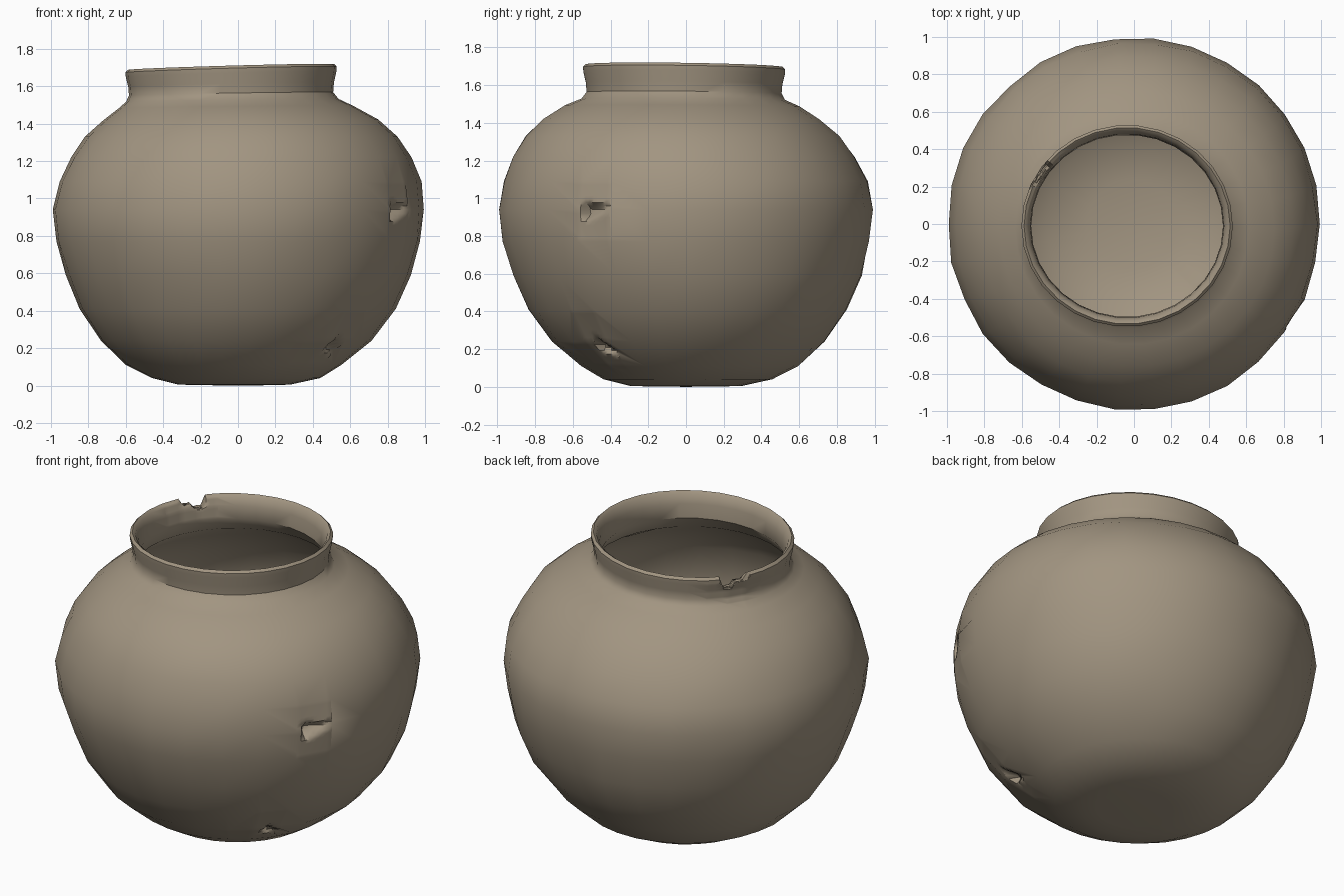
import bpy, bmesh, math, random
from mathutils import Vector

if "Cube" in bpy.data.objects:
    bpy.data.objects.remove(bpy.data.objects["Cube"])

random.seed(4)
SEG = 30

# clay colour
clay = bpy.data.materials.new("brown clay")
clay.diffuse_color = (0.36, 0.30, 0.22, 1)
clay.use_nodes = True
clay.node_tree.nodes["Principled BSDF"].inputs["Base Color"].default_value = clay.diffuse_color

# rings: height, radius, centre x, centre y
outer = [(0.012, 0.20, 0, 0), (0.015, 0.30, -0.02, 0), (0.05, 0.45, -0.01, 0.01),
         (0.12, 0.575, -0.02, 0.02), (0.25, 0.725, -0.01, 0.01), (0.42, 0.845, 0, 0.01),
         (0.60, 0.925, 0, 0.01), (0.78, 0.975, 0, 0), (0.95, 0.995, 0, 0),
         (1.10, 0.968, 0.01, 0), (1.23, 0.91, 0.015, -0.015), (1.34, 0.835, 0.02, -0.02),
         (1.43, 0.735, 0.015, -0.025), (1.50, 0.625, -0.01, -0.02), (1.535, 0.56, -0.03, -0.015),
         (1.57, 0.538, -0.037, -0.01), (1.62, 0.542, -0.037, -0.01), (1.675, 0.555, -0.037, -0.01),
         (1.70, 0.557, -0.037, -0.01), (1.714, 0.543, -0.037, -0.01)]
inner = [(1.70, 0.525, -0.037, -0.01), (1.65, 0.51, -0.037, -0.01), (1.57, 0.505, -0.037, -0.01),
         (1.49, 0.55, -0.02, -0.015), (1.38, 0.72, 0.01, -0.02), (1.22, 0.86, 0.01, -0.01),
         (0.95, 0.94, 0, 0), (0.60, 0.87, 0, 0.01), (0.30, 0.70, -0.01, 0.01),
         (0.12, 0.46, -0.01, 0.01), (0.07, 0.24, -0.01, 0)]

# pot shell: lathe with slight hand-made unevenness
bm = bmesh.new()
rings = []
for z, r, cx, cy in outer + inner:
    ring = []
    for i in range(SEG):
        a = 2 * math.pi * i / SEG
        j = random.uniform(-0.005, 0.005) if 0.1 < z < 1.4 else 0
        x, y = cx + (r + j) * math.cos(a), cy + (r + j) * math.sin(a)
        if z > 1.5:                      # oval, tilted mouth
            x += 0.008 * math.cos(a)
            y -= 0.018 * math.sin(a)
        tilt = max(0, min(1, (z - 1.4) / 0.3))
        ring.append(bm.verts.new((x, y, z + tilt * (0.028 * x - 0.014 * y))))
    rings.append(ring)
for a, b in zip(rings, rings[1:]):
    for i in range(SEG):
        k = (i + 1) % SEG
        bm.faces.new((a[i], a[k], b[k], b[i]))
for ring, z in ((rings[0], 0.01), (rings[-1], 0.065)):
    c = bm.verts.new((0, 0, z))
    for i in range(SEG):
        bm.faces.new((ring[i], ring[(i + 1) % SEG], c))
bmesh.ops.recalc_face_normals(bm, faces=bm.faces)


def refine(centre, radius, cuts):
    edges = {e for f in bm.faces if (f.calc_center_median() - centre).length < radius for e in f.edges}
    bmesh.ops.subdivide_edges(bm, edges=list(edges), cuts=cuts, use_grid_fill=True)


def dent(centre, slope, length, height, depth):
    """Gouge with a steep left end and a tail running to the right."""
    c = Vector(centre)
    refine(c, 0.16, 7)
    n = Vector((c.x, c.y, 0)).normalized()
    side = Vector((-n.y, n.x, 0))
    for v in bm.verts:
        d = v.co - c
        if d.length > 0.25 or abs(d.dot(n)) > 0.15:
            continue
        u, w = d.dot(side), d.z
        u, w = u * math.cos(slope) + w * math.sin(slope), w * math.cos(slope) - u * math.sin(slope)
        t = u / length
        if 0 <= t < 1:
            f = 1 - (abs(w) / (height * (1.1 - t))) ** 1.5
            if f > 0:
                v.co -= n * depth * (1 - t) * f


# two gouges on the body
dent((0.83, -0.545, 0.94), 0.15, 0.20, 0.05, 0.07)
dent((0.51, -0.485, 0.24), -0.5, 0.17, 0.04, 0.07)

# chipped notch in the rim
refine(Vector((-0.52, 0.26, 1.67)), 0.14, 4)
for v in bm.verts:
    if v.co.z > 1.58 and v.co.x < 0:
        a = math.degrees(math.atan2(v.co.y + 0.01, -v.co.x - 0.037))
        if 23 < a < 38:
            limit = 1.625 if a > 31 else 1.655
            v.co.z = min(v.co.z, limit + random.uniform(-0.006, 0.006))

bmesh.ops.recalc_face_normals(bm, faces=bm.faces)
lo = min(v.co.z for v in bm.verts)
for v in bm.verts:
    v.co.z -= lo
mesh = bpy.data.meshes.new("clay_pot")
bm.to_mesh(mesh)
bm.free()
mesh.materials.append(clay)
pot = bpy.data.objects.new("clay_pot", mesh)
bpy.context.collection.objects.link(pot)
bpy.context.view_layer.objects.active = pot
pot.select_set(True)
bpy.ops.object.shade_smooth_by_angle(angle=math.radians(40))
